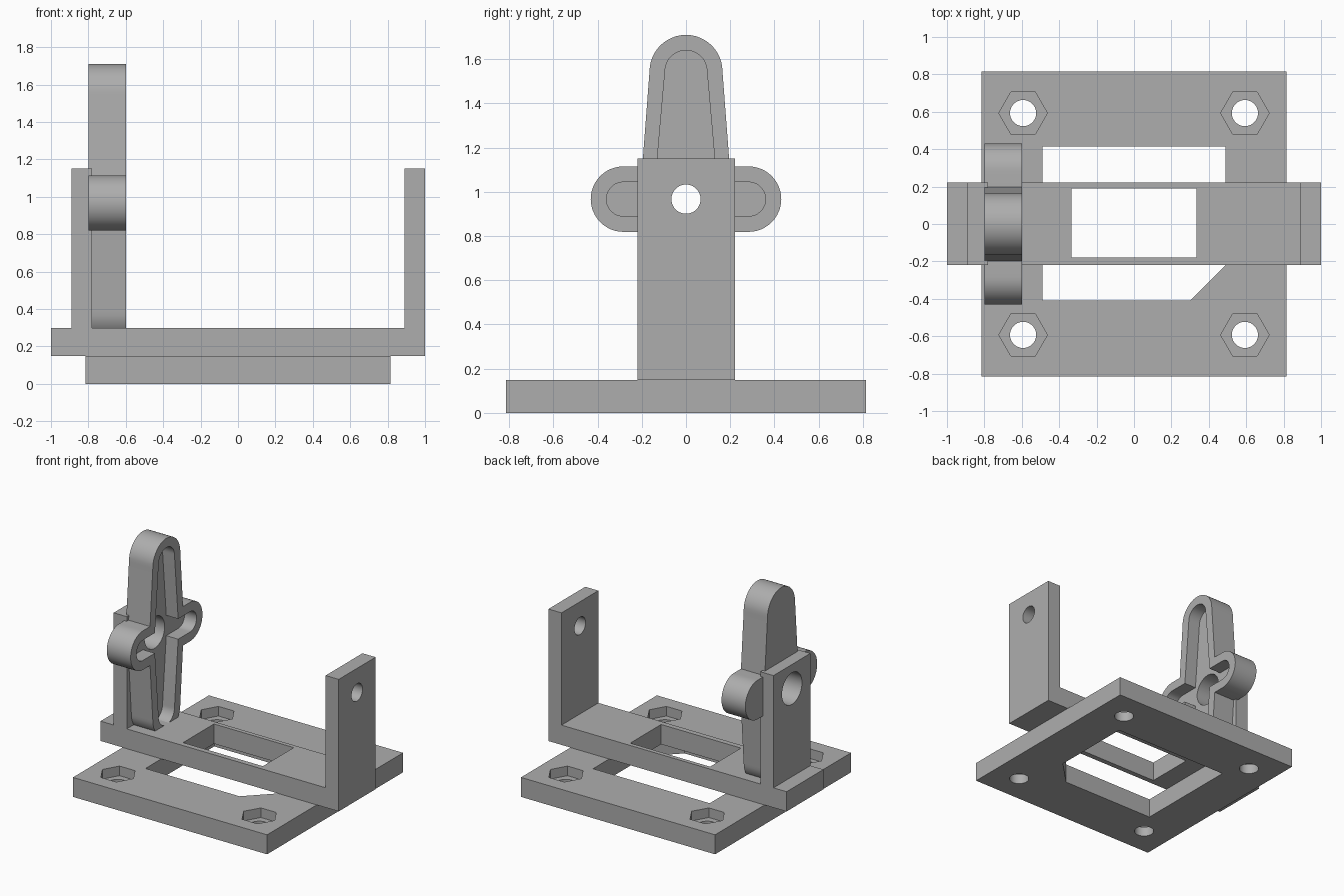
import bpy, bmesh, math

cube = bpy.data.objects.get("Cube")
if cube:
    bpy.data.objects.remove(cube, do_unlink=True)

grey = bpy.data.materials.new("plain grey")
grey.use_nodes = True
colour = (0.42, 0.42, 0.42, 1)
grey.diffuse_color = colour
grey.node_tree.nodes["Principled BSDF"].inputs["Base Color"].default_value = colour


def prism(name, outline, axis, low, high):
    """Extrude a closed outline along x (outline in y, z), y (x, z) or z (x, y)."""
    place = {"x": lambda u, v, d: (d, u, v),
             "y": lambda u, v, d: (u, d, v),
             "z": lambda u, v, d: (u, v, d)}[axis]
    bm = bmesh.new()
    ends = [[bm.verts.new(place(u, v, d)) for u, v in outline] for d in (low, high)]
    bm.faces.new(ends[0])
    bm.faces.new(ends[1])
    n = len(outline)
    for i in range(n):
        j = (i + 1) % n
        bm.faces.new((ends[0][i], ends[0][j], ends[1][j], ends[1][i]))
    bmesh.ops.recalc_face_normals(bm, faces=bm.faces)
    mesh = bpy.data.meshes.new(name)
    bm.to_mesh(mesh)
    bm.free()
    mesh.materials.append(grey)
    obj = bpy.data.objects.new(name, mesh)
    bpy.context.collection.objects.link(obj)
    return obj


def circle(u, v, r, sides=48):
    return [(u + r * math.cos(math.tau * i / sides),
             v + r * math.sin(math.tau * i / sides)) for i in range(sides)]


def rect(u0, u1, v0, v1):
    return [(u0, v0), (u1, v0), (u1, v1), (u0, v1)]


def double_arm(reach, tip, waist, upright, steps=24):
    """Round-ended bar about the pivot, widening to its waist."""
    half = [(waist, 0)] + [(tip * math.cos(math.pi * i / steps),
                            reach + tip * math.sin(math.pi * i / steps))
                           for i in range(steps + 1)]
    points = half + [(-u, -v) for u, v in half]
    return [(u, v + PIVOT) if upright else (v, u + PIVOT) for u, v in points]


def combine(obj, other, operation):
    """Apply a boolean and discard the helper."""
    mod = obj.modifiers.new(operation, "BOOLEAN")
    mod.operation = operation
    mod.solver = "EXACT"
    mod.object = other
    bpy.context.view_layer.objects.active = obj
    bpy.ops.object.modifier_apply(modifier=mod.name)
    bpy.data.objects.remove(other, do_unlink=True)


def cut(obj, outline, axis, low, high):
    combine(obj, prism("cutter", outline, axis, low, high), "DIFFERENCE")


PIVOT = 0.967

# Base plate with a chamfered opening and four nut pockets
base = prism("base_plate", rect(-0.815, 0.815, -0.815, 0.815), "z", 0, 0.148)
opening = [(-0.49, -0.41), (0.3, -0.41), (0.49, -0.22), (0.49, 0.415), (-0.49, 0.415)]
cut(base, opening, "z", -0.1, 0.3)
for x in (-0.593, 0.593):
    for y in (-0.593, 0.593):
        cut(base, circle(x, y, 0.07), "z", -0.1, 0.3)
        cut(base, circle(x, y, 0.13, 6), "z", 0.075, 0.3)

# Bracket: crossbar and two posts in one profile
profile = [(-1, 0.148), (1, 0.148), (1, 1.15), (0.89, 1.15), (0.89, 0.298),
           (-0.78, 0.298), (-0.78, 1.15), (-0.89, 1.15), (-0.89, 0.298), (-1, 0.298)]
bracket = prism("bracket", profile, "y", -0.22, 0.222)
cut(bracket, rect(-0.335, 0.335, -0.18, 0.19), "z", 0, 0.5)
cut(bracket, circle(0, PIVOT, 0.066), "x", 0.7, 1.2)
cut(bracket, circle(0, PIVOT, 0.12), "x", -1.2, -0.7)

# Cross-shaped horn with a recessed inner face and a pivot hole
horn = prism("cross_horn", double_arm(0.578, 0.165, 0.209, True), "x", -0.8, -0.6)
combine(horn, prism("side_arms", double_arm(0.283, 0.148, 0.148, False),
                    "x", -0.8, -0.6), "UNION")
cut(horn, double_arm(0.578, 0.095, 0.146, True), "x", -0.7, -0.5)
cut(horn, double_arm(0.283, 0.077, 0.077, False), "x", -0.7, -0.5)
cut(horn, circle(0, PIVOT, 0.12), "x", -1, -0.5)

# Smooth the round walls, keep the edges crisp
for obj in (base, bracket, horn):
    bpy.ops.object.select_all(action="DESELECT")
    obj.select_set(True)
    bpy.context.view_layer.objects.active = obj
    bpy.ops.object.shade_smooth_by_angle(angle=math.radians(30))
